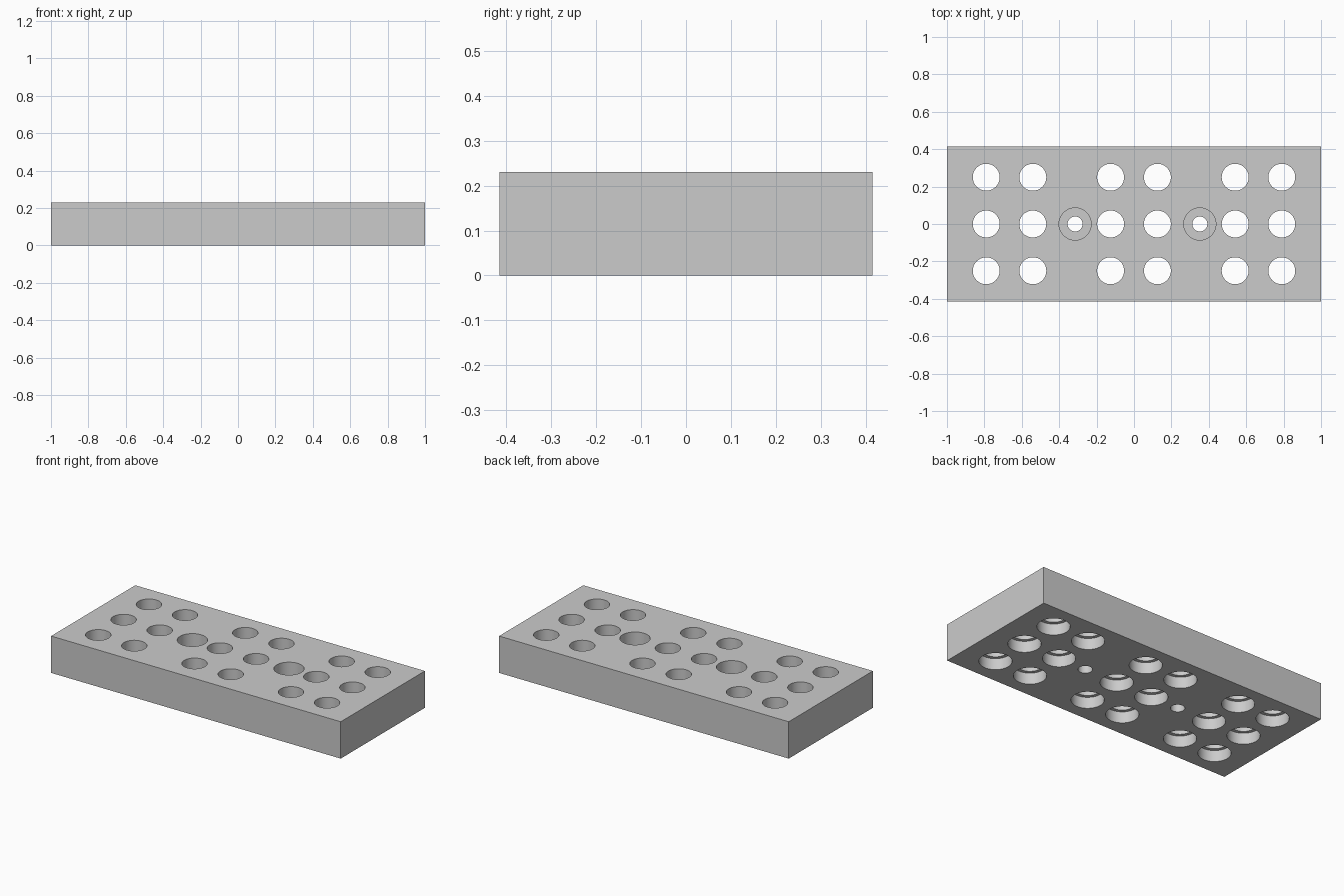
import bpy, bmesh, math

cube = bpy.data.objects.get("Cube")
if cube:
    bpy.data.objects.remove(cube, do_unlink=True)

LENGTH, WIDTH, HEIGHT = 2.0, 0.83, 0.23
SIDES = 64
OVER = 0.05  # how far cutters reach past the block

grey = bpy.data.materials.new("plain grey")
grey.use_nodes = True
grey.diffuse_color = (0.6, 0.6, 0.6, 1)
grey.node_tree.nodes["Principled BSDF"].inputs["Base Color"].default_value = (0.6, 0.6, 0.6, 1)


def new_object(name, bm):
    mesh = bpy.data.meshes.new(name)
    bmesh.ops.recalc_face_normals(bm, faces=bm.faces)
    bm.to_mesh(mesh)
    bm.free()
    mesh.materials.append(grey)
    obj = bpy.data.objects.new(name, mesh)
    bpy.context.collection.objects.link(obj)
    return obj


def add_stepped_plug(bm, x, y, profile):
    """Closed turned solid from (radius, height) pairs, bottom to top."""
    rings = []
    for r, z in profile:
        angles = [2 * math.pi * i / SIDES for i in range(SIDES)]
        rings.append([bm.verts.new((x + r * math.cos(a), y + r * math.sin(a), z)) for a in angles])
    for low, high in zip(rings, rings[1:]):
        for i in range(SIDES):
            j = (i + 1) % SIDES
            bm.faces.new((low[i], low[j], high[j], high[i]))
    bm.faces.new(rings[0][::-1])
    bm.faces.new(rings[-1])


# Solid block
bm = bmesh.new()
bmesh.ops.create_cube(bm, size=1)
bmesh.ops.scale(bm, vec=(LENGTH, WIDTH, HEIGHT), verts=bm.verts)
bmesh.ops.translate(bm, vec=(0, 0, HEIGHT / 2), verts=bm.verts)
block = new_object("drilled_block", bm)

# Through holes, widened from below
bm = bmesh.new()
step = 0.07
through = [(0.092, -OVER), (0.092, step), (0.072, step), (0.072, HEIGHT + OVER)]
for x in (0.125, 0.541, 0.79):
    for side in (-1, 1):
        for y in (-0.25, 0, 0.25):
            add_stepped_plug(bm, side * x, y, through)

# Screw holes, widened from above
seat = 0.10
screw = [(0.04, -OVER), (0.04, seat), (0.086, seat), (0.086, HEIGHT + OVER)]
for x in (-0.315, 0.352):
    add_stepped_plug(bm, x, 0, screw)
cutter = new_object("hole_cutter", bm)
cutter.hide_render = True

# Drill the block
cut = block.modifiers.new("holes", "BOOLEAN")
cut.operation = "DIFFERENCE"
cut.solver = "EXACT"
cut.object = cutter
bpy.ops.object.select_all(action="DESELECT")
bpy.context.view_layer.objects.active = block
block.select_set(True)
bpy.ops.object.modifier_apply(modifier=cut.name)
bpy.data.objects.remove(cutter, do_unlink=True)

# Smooth hole walls, sharp rims
bpy.ops.object.shade_smooth_by_angle(angle=math.radians(30))
